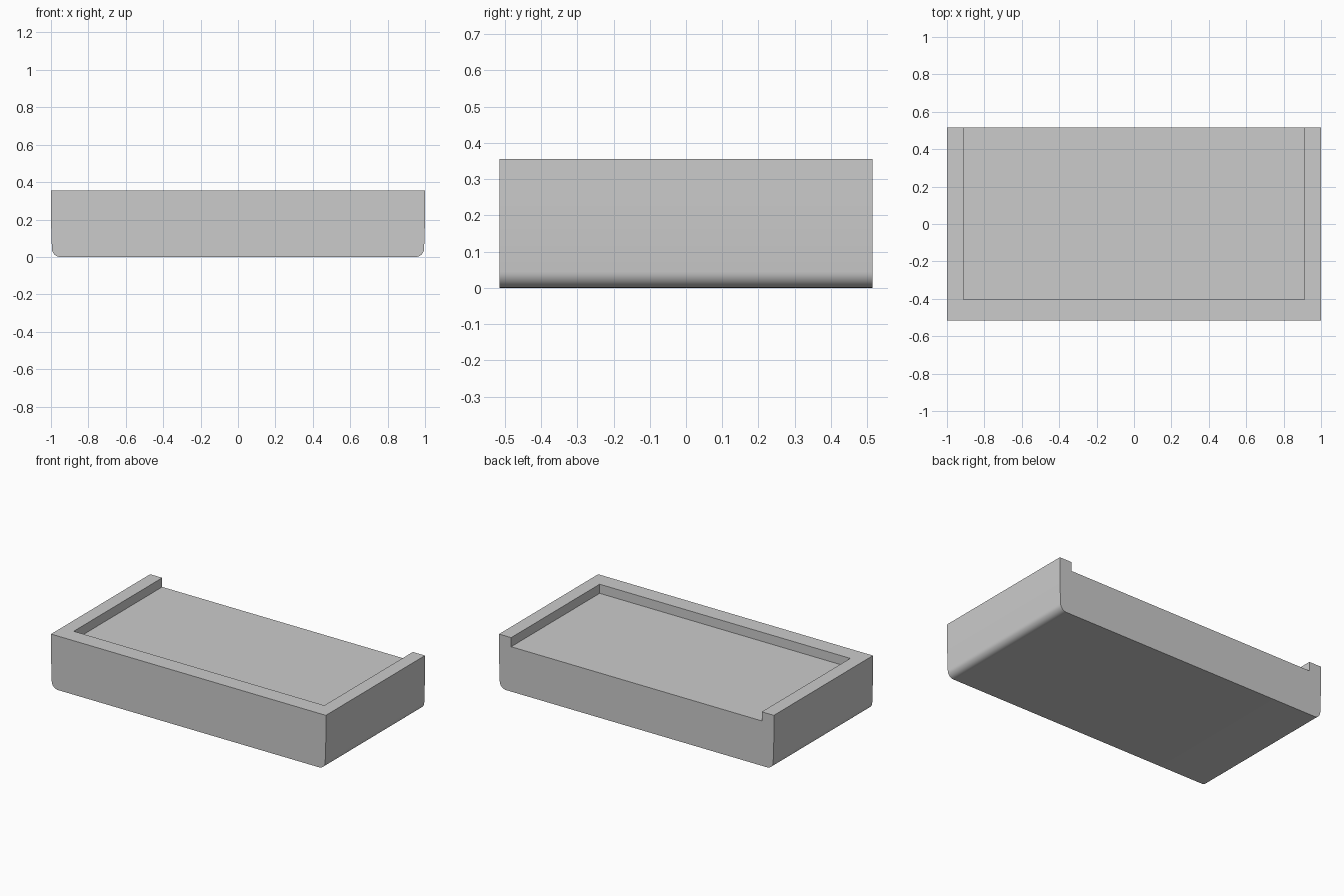
import bpy, bmesh, math

if "Cube" in bpy.data.objects:
    bpy.data.objects.remove(bpy.data.objects["Cube"], do_unlink=True)

HALF_W, HALF_D, HEIGHT = 1.0, 0.515, 0.355
FLOOR, RIM_X, RIM_Y, RADIUS = 0.295, 0.912, -0.405, 0.045

grey = bpy.data.materials.new("plain grey")
grey.use_nodes = True
colour = (0.6, 0.6, 0.6, 1)
grey.diffuse_color = colour
grey.node_tree.nodes["Principled BSDF"].inputs["Base Color"].default_value = colour


def extrude_profile(name, points, y0, y1):
    """Solid made by sweeping an x-z outline from y0 to y1."""
    bm = bmesh.new()
    face = bm.faces.new([bm.verts.new((x, y0, z)) for x, z in points])
    result = bmesh.ops.extrude_face_region(bm, geom=[face])
    moved = [v for v in result["geom"] if isinstance(v, bmesh.types.BMVert)]
    bmesh.ops.translate(bm, verts=moved, vec=(0, y1 - y0, 0))
    bmesh.ops.recalc_face_normals(bm, faces=bm.faces)
    mesh = bpy.data.meshes.new(name)
    bm.to_mesh(mesh)
    bm.free()
    obj = bpy.data.objects.new(name, mesh)
    bpy.context.collection.objects.link(obj)
    mesh.materials.append(grey)
    return obj


# Tray body: straight sides with rounded lower long edges
side = [(HALF_W, HEIGHT), (HALF_W, 0.2)]
inner = HALF_W - 0.005 - RADIUS
for i in range(9):
    a = math.radians(90 * i / 8)
    side.append((inner + RADIUS * math.cos(a), RADIUS - RADIUS * math.sin(a)))
outline = side + [(-x, z) for x, z in reversed(side)]
tray = extrude_profile("tray_body", outline, -HALF_D, HALF_D)

# Shallow recess, open at the back
pocket = [(-RIM_X, FLOOR), (RIM_X, FLOOR), (RIM_X, HEIGHT + 0.1), (-RIM_X, HEIGHT + 0.1)]
cutter = extrude_profile("recess_cutter", pocket, RIM_Y, HALF_D + 0.1)
cutter.hide_render = True
cut = tray.modifiers.new("recess", "BOOLEAN")
cut.operation = "DIFFERENCE"
cut.solver = "EXACT"
cut.object = cutter

bpy.context.view_layer.objects.active = tray
tray.select_set(True)
bpy.ops.object.modifier_apply(modifier=cut.name)
bpy.data.objects.remove(cutter, do_unlink=True)
bpy.ops.object.shade_smooth_by_angle(angle=math.radians(30))
